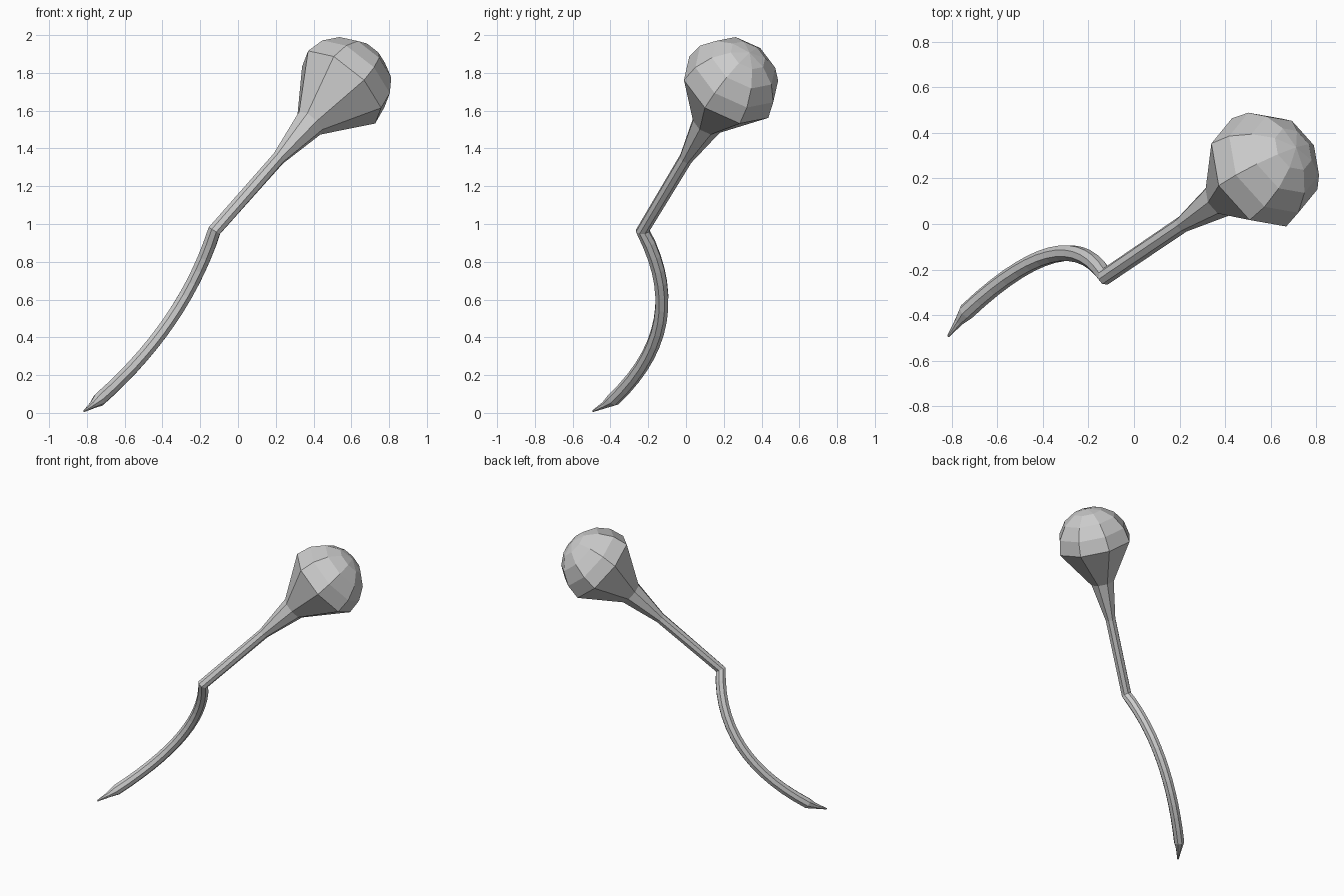
import bpy, bmesh, math
from mathutils import Vector

if "Cube" in bpy.data.objects:
    bpy.data.objects.remove(bpy.data.objects["Cube"])

SIDES = 8
KINK = Vector((-0.125, -0.23, 0.965))
AXIS = Vector((0.605, 0.41, 0.682)).normalized()
HEAD_R = 0.268
HEAD_T = 1.113

# stations: (centre, radius, tangent), running from the head down to the tip
stations = []

# domed head
for lat in (67.5, 45, 22.5, 0):
    a = math.radians(lat)
    stations.append((KINK + AXIS * (HEAD_T + HEAD_R * math.sin(a)), HEAD_R * math.cos(a), -AXIS))

# flared neck and straight upper stem
for t, r in ((0.835, 0.085), (0.56, 0.037)):
    stations.append((KINK + AXIS * t, r, -AXIS))

# bend and curved lower stem
p0, c, p1 = KINK, Vector((-0.2875, 0.035, 0.465)), Vector((-0.735, -0.385, 0.07))
STEPS = 14
for i in range(STEPS + 1):
    t = i / STEPS
    pos = p0 * (1 - t) ** 2 + c * 2 * t * (1 - t) + p1 * t * t
    tan = ((c - p0) * (1 - t) + (p1 - c) * t).normalized()
    if i == 0:
        tan = (tan - AXIS).normalized()
    stations.append((pos, 0.037, tan))

# pointed tip
tip_end = Vector((-0.815, -0.493, 0.009))
tip_dir = (tip_end - p1).normalized()
stations.append((Vector((-0.768, -0.428, 0.043)), 0.02, tip_dir))
stations.append((tip_end, 0.005, tip_dir))

# sweep the rings, carrying the frame along the path
bm = bmesh.new()
v = Vector((0.27, -0.91, 0.31))
w0 = Vector((0.75, 0, -0.66))
phase = math.radians(14)
u = v.normalized() * math.cos(phase) + w0.normalized() * math.sin(phase)
rings = []
for pos, r, tan in stations:
    u = (u - tan * u.dot(tan)).normalized()
    w = tan.cross(u)
    rings.append([bm.verts.new(pos + (u * math.cos(k * math.tau / SIDES)
                                      + w * math.sin(k * math.tau / SIDES)) * r)
                  for k in range(SIDES)])
for a, b in zip(rings, rings[1:]):
    for k in range(SIDES):
        n = (k + 1) % SIDES
        bm.faces.new((a[k], a[n], b[n], b[k]))

# close the crown and the tip
pole = bm.verts.new(KINK + AXIS * (HEAD_T + HEAD_R))
for k in range(SIDES):
    bm.faces.new((pole, rings[0][(k + 1) % SIDES], rings[0][k]))
bm.faces.new(rings[-1])
bmesh.ops.recalc_face_normals(bm, faces=bm.faces)

mesh = bpy.data.meshes.new("round_headed_stalk")
bm.to_mesh(mesh)
bm.free()
bpy.context.collection.objects.link(bpy.data.objects.new("round_headed_stalk", mesh))
